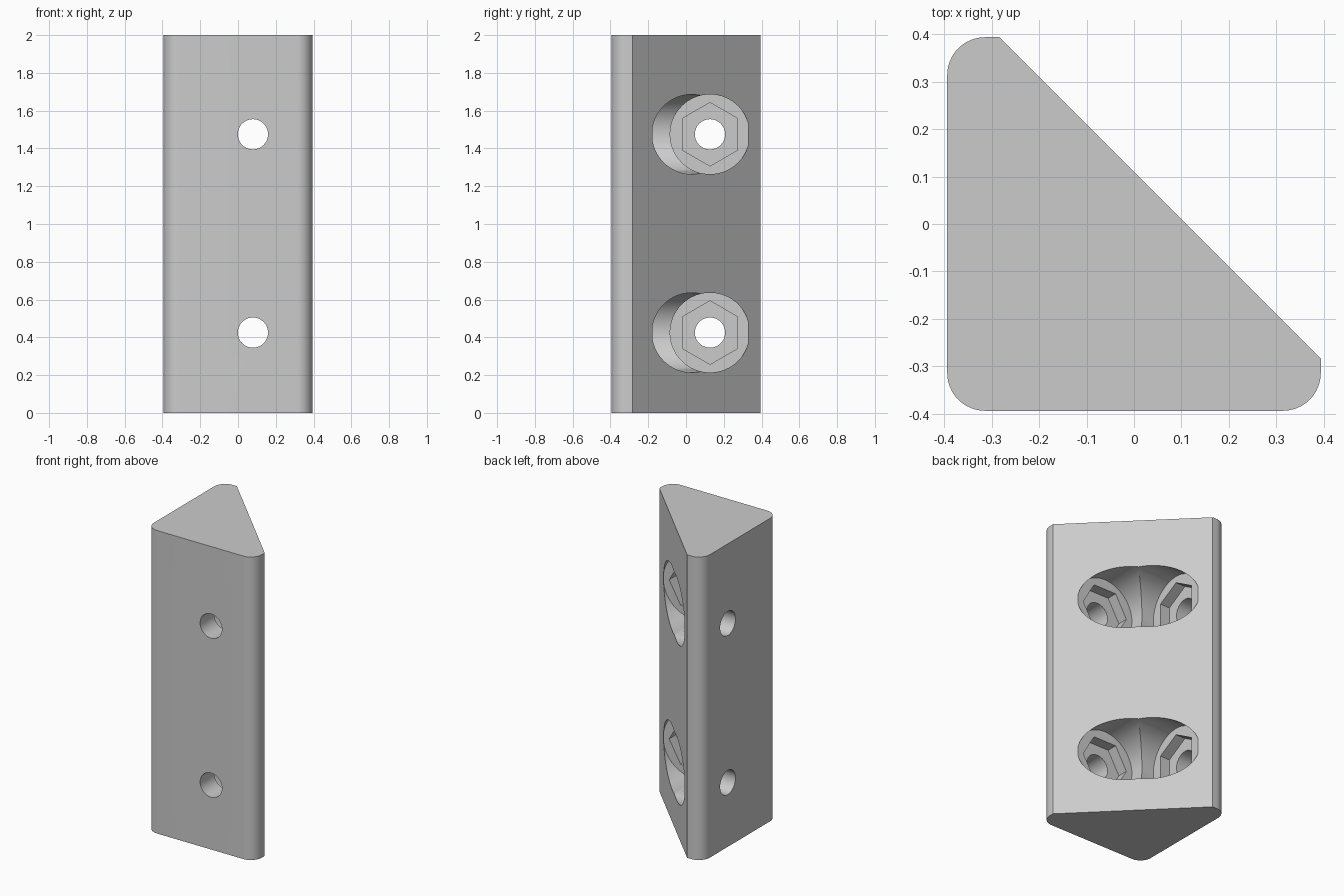
import bpy, bmesh, math

cube = bpy.data.objects.get("Cube")
if cube:
    bpy.data.objects.remove(cube, do_unlink=True)

HALF = 0.394      # half width of the bracket
FILLET = 0.08
HEIGHT = 2.0
LEVELS = (0.425, 1.475)

grey = bpy.data.materials.new("plain grey")
grey.use_nodes = True
colour = (0.6, 0.6, 0.6, 1)
grey.diffuse_color = colour
grey.node_tree.nodes["Principled BSDF"].inputs["Base Color"].default_value = colour


def prism(name, points, direction):
    """Extrude a closed outline along a direction."""
    bm = bmesh.new()
    face = bm.faces.new([bm.verts.new(p) for p in points])
    new = bmesh.ops.extrude_face_region(bm, geom=[face])["geom"]
    bmesh.ops.translate(bm, vec=direction,
                        verts=[v for v in new if isinstance(v, bmesh.types.BMVert)])
    bmesh.ops.recalc_face_normals(bm, faces=bm.faces)
    mesh = bpy.data.meshes.new(name)
    bm.to_mesh(mesh)
    bm.free()
    mesh.materials.append(grey)
    ob = bpy.data.objects.new(name, mesh)
    bpy.context.collection.objects.link(ob)
    return ob


def arc(cx, cy, start, steps=12):
    angles = [math.radians(start + 90 * i / steps) for i in range(steps + 1)]
    return [(cx + FILLET * math.cos(a), cy + FILLET * math.sin(a), 0) for a in angles]


# Triangular body with rounded corners and a sloping mounting face
c = HALF - FILLET
outline = arc(-c, -c, 180) + arc(c, -c, 270)
outline += [(HALF, -0.284, 0), (-0.284, HALF, 0)] + arc(-c, c, 90)
body = prism("corner_bracket", outline, (0, 0, HEIGHT))


def cut(axis, centre, z, radius, start, end, sides, phase=0):
    """Subtract a round or hexagonal bore running along x or y."""
    points = []
    for i in range(sides):
        a = phase + math.tau * i / sides
        u, w = centre + radius * math.cos(a), z + radius * math.sin(a)
        points.append((start, u, w) if axis == "x" else (u, start, w))
    span = end - start
    cutter = prism("bore_cutter", points, (span, 0, 0) if axis == "x" else (0, span, 0))
    cutter.hide_render = True
    mod = body.modifiers.new("bore", "BOOLEAN")
    mod.operation = "DIFFERENCE"
    mod.solver = "EXACT"
    mod.object = cutter
    bpy.ops.object.select_all(action="DESELECT")
    bpy.context.view_layer.objects.active = body
    body.select_set(True)
    bpy.ops.object.modifier_apply(modifier=mod.name)
    bpy.data.objects.remove(cutter, do_unlink=True)


# Counterbore, hexagonal pocket and bolt hole for each wall and level
for z in LEVELS:
    for axis, centre, floor, phase in (("x", 0.127, -0.222, math.pi / 2),
                                       ("y", 0.079, -0.177, 0)):
        cut(axis, centre, z, 0.211, floor, 1, 64)
        cut(axis, centre, z, 0.168, floor - 0.07, floor + 0.03, 6, phase)
        cut(axis, centre, z, 0.08, -0.6, floor + 0.02, 40)

bpy.ops.object.shade_smooth_by_angle(angle=math.radians(30))
